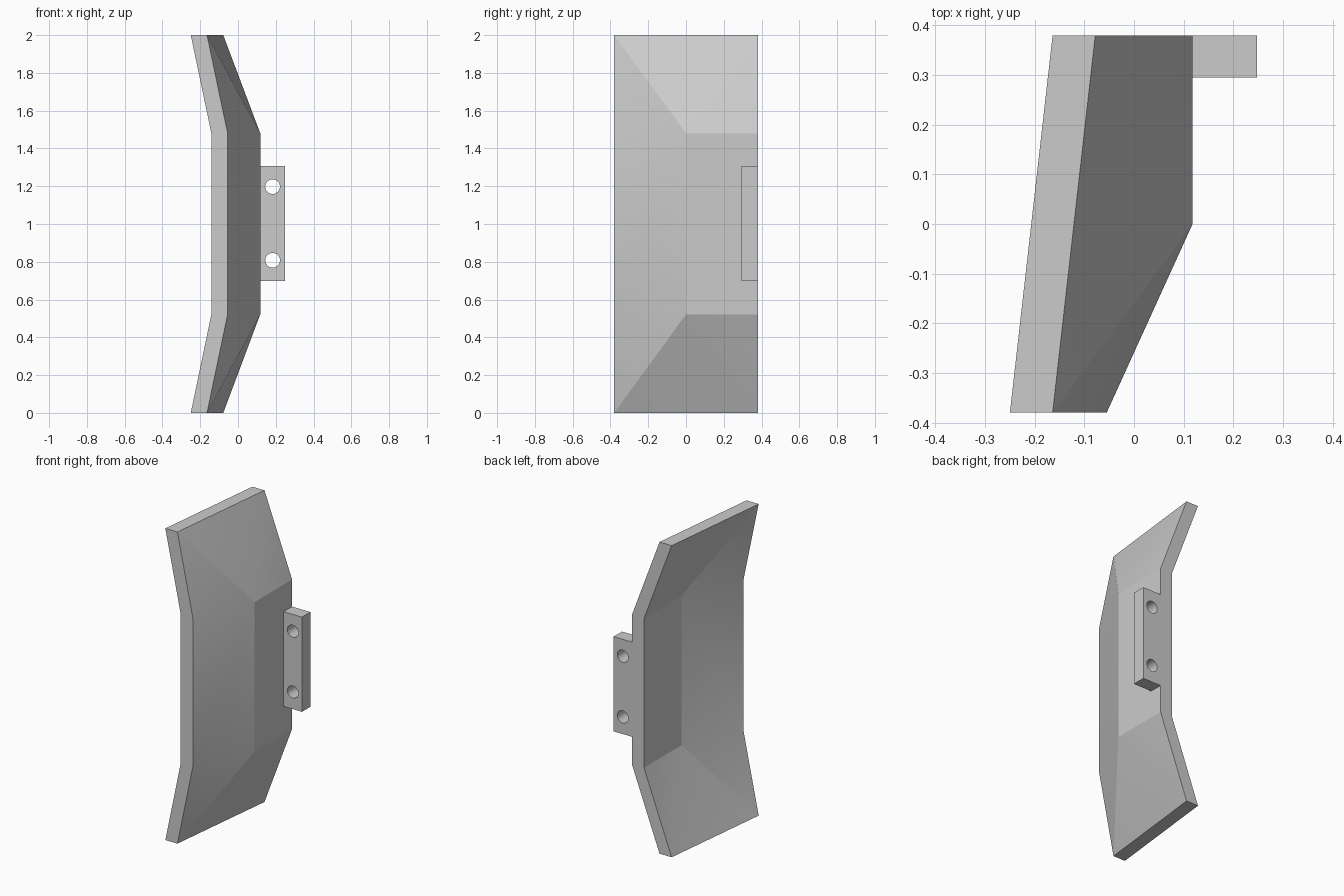
import bpy, bmesh, math
from mathutils import Vector

if "Cube" in bpy.data.objects:
    bpy.data.objects.remove(bpy.data.objects["Cube"])

THICK = 0.086   # plate thickness along x
HALF = 0.38     # half depth in y
LOW, HIGH = 0.522, 1.48


def finish(bm, name):
    bmesh.ops.recalc_face_normals(bm, faces=bm.faces)
    mesh = bpy.data.meshes.new(name)
    bm.to_mesh(mesh)
    bm.free()
    obj = bpy.data.objects.new(name, mesh)
    bpy.context.collection.objects.link(obj)
    return obj


def boolean(target, other, operation):
    mod = target.modifiers.new(other.name, 'BOOLEAN')
    mod.operation, mod.solver, mod.object = operation, 'EXACT', other
    bpy.context.view_layer.objects.active = target
    bpy.ops.object.modifier_apply(modifier=mod.name)
    bpy.data.objects.remove(other)


# Faceted plate: straight middle band with fanned ends, extruded in x
bm = bmesh.new()
band = [(-0.055, -HALF), (0.118, 0), (0.118, HALF)]
edge = [(-0.164, -HALF), (-0.078, HALF)]
rows = {z: [bm.verts.new((x, y, z)) for x, y in pts]
        for z, pts in ((0, edge), (LOW, band), (HIGH, band), (2, edge))}
low, high = rows[LOW], rows[HIGH]
for i in range(2):
    bm.faces.new((low[i], low[i + 1], high[i + 1], high[i]))
for (a, b), (p, q, r) in ((rows[0], low), (rows[2], high)):
    for tri in ((a, q, p), (a, b, q), (b, r, q)):
        bm.faces.new(tri)
ext = bmesh.ops.extrude_face_region(bm, geom=bm.faces[:], use_keep_orig=True)
moved = [g for g in ext['geom'] if isinstance(g, bmesh.types.BMVert)]
bmesh.ops.translate(bm, verts=moved, vec=Vector((-THICK, 0, 0)))
plate = finish(bm, "curved_plate")

# Mounting tab, slightly sunk into the plate edge
bm = bmesh.new()
bmesh.ops.create_cube(bm, size=1)
for v in bm.verts:
    v.co = (0.248 if v.co.x > 0 else 0.09,
            HALF if v.co.y > 0 else 0.295,
            1.306 if v.co.z > 0 else 0.698)
tab = finish(bm, "mounting_tab")

# Bolt holes through the tab
for z in (0.808, 1.198):
    bpy.ops.mesh.primitive_cylinder_add(
        vertices=32, radius=0.039, depth=0.4,
        location=(0.183, 0.34, z), rotation=(math.pi / 2, 0, 0))
    cutter = bpy.context.object
    cutter.name = "bolt_hole_cutter"
    cutter.hide_render = True
    boolean(tab, cutter, 'DIFFERENCE')

boolean(plate, tab, 'UNION')
bpy.ops.object.select_all(action='DESELECT')
plate.select_set(True)
bpy.context.view_layer.objects.active = plate
bpy.ops.object.shade_smooth_by_angle(angle=math.radians(12))
